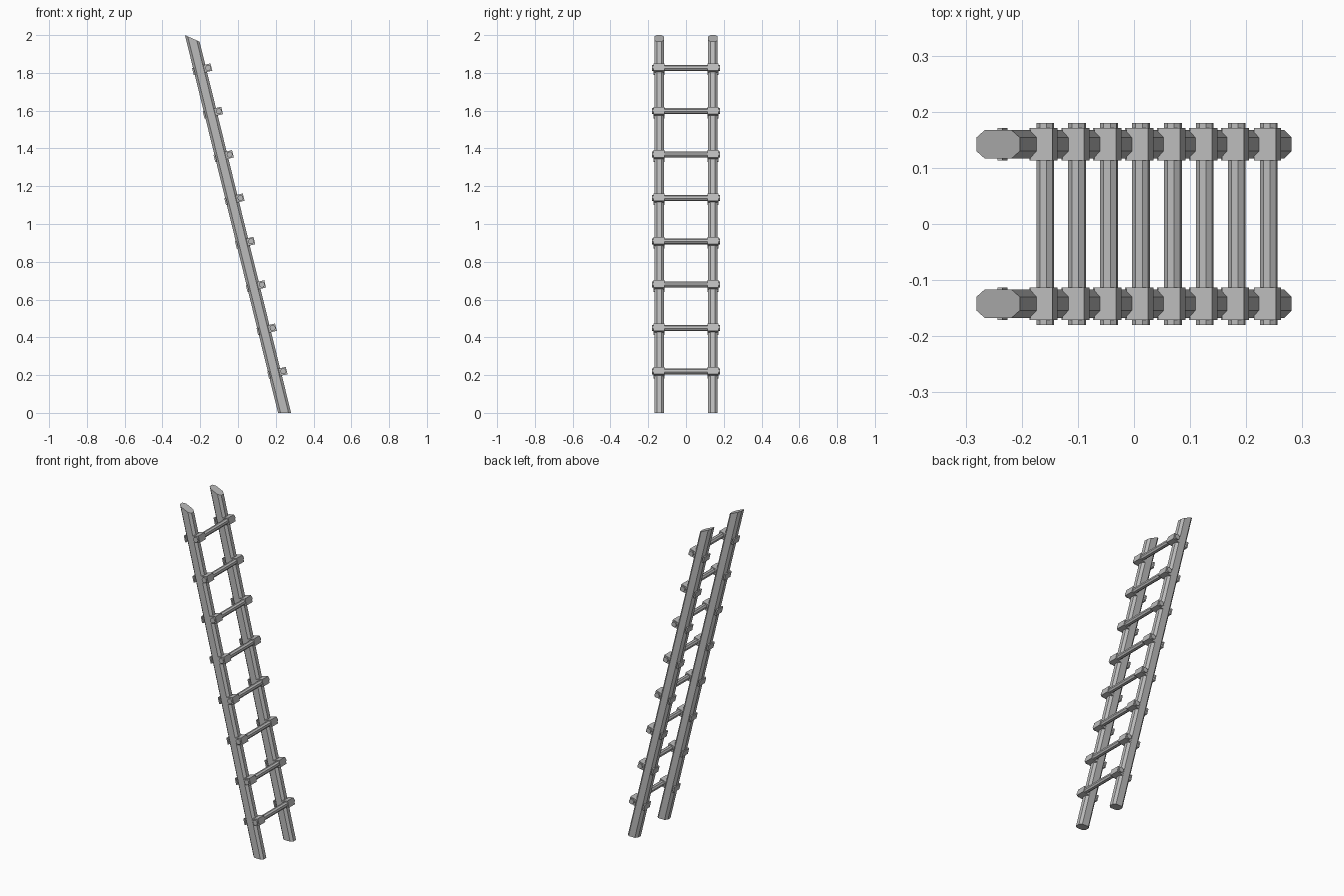
import bpy, bmesh, math
from mathutils import Matrix, Vector

cube = bpy.data.objects.get("Cube")
if cube:
    bpy.data.objects.remove(cube, do_unlink=True)

grey = bpy.data.materials.new("plain_grey")
grey.use_nodes = True
tone = (0.5, 0.5, 0.5, 1)
grey.diffuse_color = tone
grey.node_tree.nodes["Principled BSDF"].inputs["Base Color"].default_value = tone

LEAN = 0.2465                     # sideways run per unit of height
TILT = Matrix.Rotation(-math.atan(LEAN), 4, 'Y')
RAIL_Y = 0.142
HALF_X, HALF_Y, CHAMFER = 0.0345, 0.0255, 0.0135


def finish(name, bm):
    bmesh.ops.recalc_face_normals(bm, faces=bm.faces)
    mesh = bpy.data.meshes.new(name)
    bm.to_mesh(mesh)
    bm.free()
    mesh.materials.append(grey)
    obj = bpy.data.objects.new(name, mesh)
    bpy.context.collection.objects.link(obj)
    return obj


def add_rail(name, y):
    """Leaning chamfered pole, level at the foot and cut slanting at the head."""
    a, b, c = HALF_X, HALF_Y, CHAMFER
    section = [(a, b - c), (a - c, b), (c - a, b), (-a, b - c),
               (-a, c - b), (c - a, -b), (a - c, -b), (a, c - b)]
    bm = bmesh.new()
    foot, head = [], []
    for dx, dy in section:
        top = 2 - 0.5 * (dx + a)
        x = LEAN + dx
        foot.append(bm.verts.new((x, y + dy, 0)))
        head.append(bm.verts.new((x - LEAN * top, y + dy, top)))
    bm.faces.new(foot)
    bm.faces.new(head)
    for i in range(len(section)):
        j = (i + 1) % len(section)
        bm.faces.new((foot[i], foot[j], head[j], head[i]))
    finish(name, bm)


def add_block(name, centre, y, u0, u1, width, height):
    """Box in the tilted frame of the rail, from u0 to u1 outward of the rung."""
    bm = bmesh.new()
    place = (Matrix.Translation(centre + Vector((0, y, 0))) @ TILT
             @ Matrix.Translation(((u0 + u1) / 2, 0, 0))
             @ Matrix.Diagonal((u1 - u0, width, height, 1)))
    bmesh.ops.create_cube(bm, size=1, matrix=place)
    finish(name, bm)


def add_rung(name, centre):
    bm = bmesh.new()
    place = (Matrix.Translation(centre) @ TILT @ Matrix.Rotation(math.pi / 2, 4, 'X')
             @ Matrix.Rotation(math.pi / 8, 4, 'Z'))
    bmesh.ops.create_cone(bm, cap_ends=True, segments=8, radius1=0.016,
                          radius2=0.016, depth=0.36, matrix=place)
    finish(name, bm)


sides = (("front", -RAIL_Y), ("back", RAIL_Y))

# Two long poles
for side, y in sides:
    add_rail(f"{side}_rail", y)

# Rungs, each held by a bracket and a backing plate on both poles
for i in range(8):
    centre = Vector((0.24 - 0.0569 * i, 0, 0.22 + 0.2295 * i))
    add_rung(f"rung_{i + 1}", centre)
    for side, y in sides:
        add_block(f"{side}_bracket_{i + 1}", centre, y, -0.022, 0.018, 0.058, 0.04)
        add_block(f"{side}_backing_plate_{i + 1}", centre, y, -0.083, -0.074, 0.058, 0.038)
